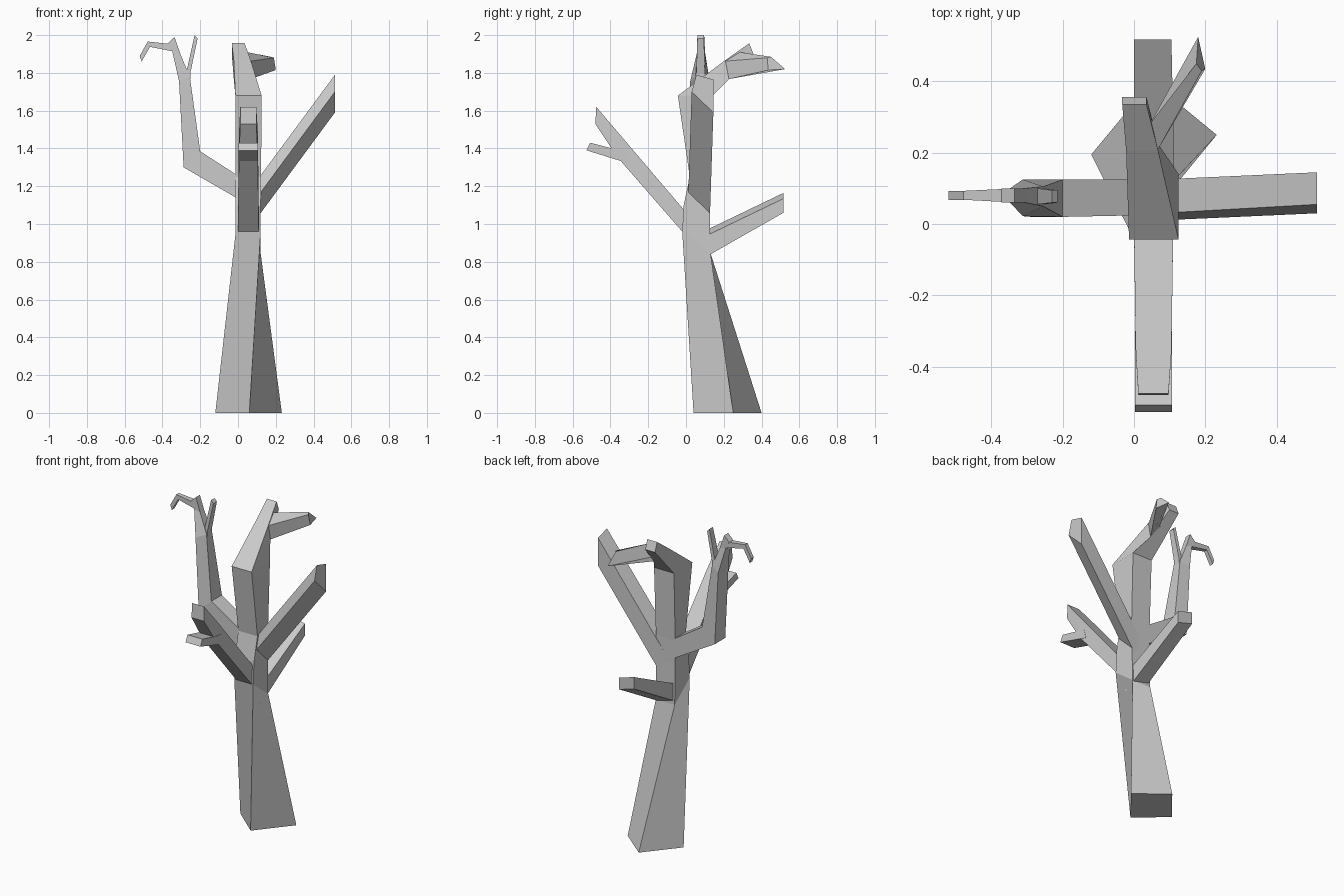
import bpy
import bmesh


def loft(name, rings):
    """Skin a chain of four-cornered rings and cap both ends."""
    bm = bmesh.new()
    loops = [[bm.verts.new(p) for p in ring] for ring in rings]
    for a, b in zip(loops, loops[1:]):
        for i in range(4):
            j = (i + 1) % 4
            bm.faces.new((a[i], a[j], b[j], b[i]))
    bm.faces.new(loops[0])
    bm.faces.new(loops[-1])
    bmesh.ops.recalc_face_normals(bm, faces=bm.faces)
    mesh = bpy.data.meshes.new(name)
    bm.to_mesh(mesh)
    bm.free()
    bpy.context.collection.objects.link(bpy.data.objects.new(name, mesh))


def ring(axis, station):
    """Station = lower (u, z), upper (u, z), side limits, z roll."""
    (u0, z0), (u1, z1), (w0, w1), roll = (*station, 0)[:4]
    pts = [(u0, w0, z0 - roll), (u0, w1, z0 + roll),
           (u1, w1, z1 + roll), (u1, w0, z1 - roll)]
    return pts if axis == 'x' else [(w, u, z) for u, w, z in pts]


def limb(name, axis, *stations):
    loft(name, [ring(axis, s) for s in stations])


# Trunk: twisted diamond foot into a square fork
foot = [(-.12, .195, 0), (.06, .04, 0), (.232, .25, 0), (.05, .40, 0)]
loft("trunk", [foot,
               ring('y', ((-.02, .96), (.13, .845), (-.012, .12))),
               ring('y', ((-.012, 1.10), (.125, 1.10), (-.012, .12))),
               ring('y', ((.02, 1.25), (.125, 1.25), (-.012, .122)))])

# Leader bending backwards, with a chisel-ended side twig
limb("leader", 'y',
     ((.02, 1.25), (.125, 1.25), (-.012, .122)),
     ((-.043, 1.68), (.14, 1.68), (-.014, .125)),
     ((.205, 1.865), (.225, 1.765), (-.022, .068)),
     ((.335, 1.957), (.357, 1.90), (-.033, .035)))
loft("leader_twig", [
    [(.03, .21, 1.775), (.02, .28, 1.83), (.02, .27, 1.90), (.03, .20, 1.85)],
    [(.066, .225, 1.767), (.046, .283, 1.82), (.046, .283, 1.91), (.066, .207, 1.862)],
    [(.20, .435, 1.815), (.18, .525, 1.82), (.175, .45, 1.885), (.19, .43, 1.88)]])

# Front branch and its twig
limb("front_branch", 'y',
     ((.03, .90), (.03, 1.03), (0, .11)),
     ((-.02, .96), (-.015, 1.08), (0, .11)),
     ((-.36, 1.35), (-.36, 1.485), (.005, .105)),
     ((-.48, 1.53), (-.475, 1.62), (.012, .097)))
limb("front_twig", 'y',
     ((-.30, 1.32), (-.32, 1.39), (.003, .107)),
     ((-.35, 1.335), (-.37, 1.395), (.003, .107)),
     ((-.527, 1.39), (-.508, 1.43), (.003, .107)))

# Back branch
limb("back_branch", 'y',
     ((.06, .815), (.06, .93), (0, .115), -.015),
     ((.517, 1.075), (.517, 1.15), (0, .105), -.015))

# Right branch: skewed section, sloping underside
loft("right_branch", [
    [(.07, .01, 1.10), (.07, .125, .99), (.07, .125, 1.165), (.07, .03, 1.19)],
    [(.513, .03, 1.70), (.513, .145, 1.59), (.513, .145, 1.765), (.513, .055, 1.79)]])

# Left branch with elbow, forking into twigs
fork = [(-.312, .022, 1.755), (-.312, .125, 1.755), (-.255, .105, 1.78), (-.255, .05, 1.78)]
loft("left_branch", [
    ring('x', ((.04, 1.11), (.04, 1.23), (.025, .125))),
    ring('x', ((-.288, 1.30), (-.20, 1.385), (.02, .125))),
    fork])
limb("left_upright_twig", 'x',
     ((-.29, 1.74), (-.253, 1.76), (.055, .10)),
     ((-.272, 1.81), (-.252, 1.80), (.055, .10)),
     ((-.23, 2.0), (-.214, 1.982), (.06, .095)))
loft("left_outer_twig", [
    fork,
    ring('x', ((-.348, 1.915), (-.305, 1.90), (.06, .10))),
    ring('x', ((-.372, 1.955), (-.336, 1.99), (.06, .10)))])
limb("left_hooked_twig", 'x',
     ((-.325, 1.91), (-.33, 1.95), (.06, .10)),
     ((-.466, 1.938), (-.478, 1.966), (.068, .093)),
     ((-.51, 1.86), (-.52, 1.89), (.068, .093)))
